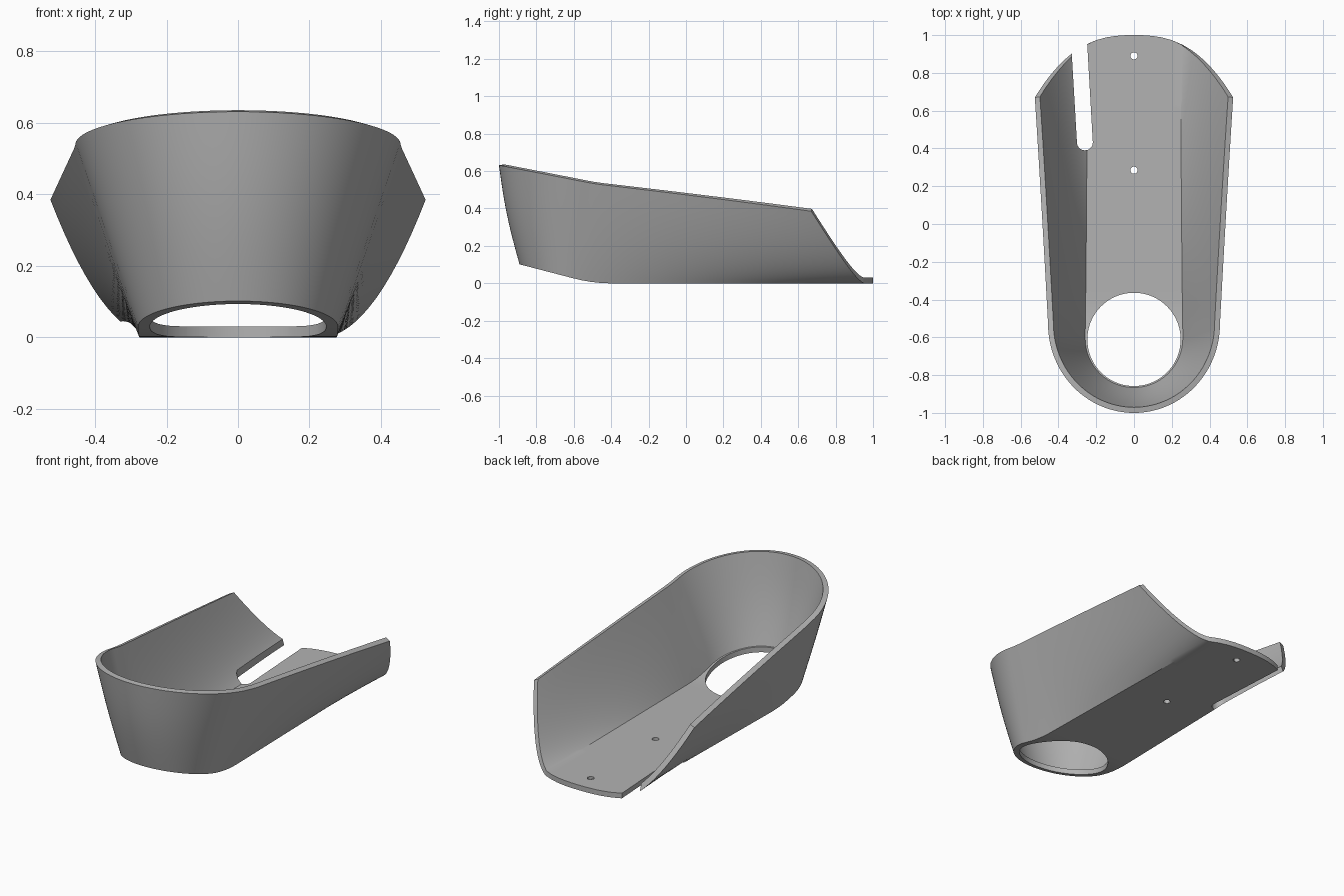
import bpy, bmesh, math

cube = bpy.data.objects.get("Cube")
if cube:
    bpy.data.objects.remove(cube, do_unlink=True)

grey = bpy.data.materials.new("plain_grey")
grey.use_nodes = True
grey.diffuse_color = (0.45, 0.45, 0.45, 1)
grey.node_tree.nodes["Principled BSDF"].inputs["Base Color"].default_value = (0.45, 0.45, 0.45, 1)

ROWS, ARC, WALL, FLOOR = 32, 28, 14, 10


def lerp(a, b, t):
    return a + (b - a) * t


def floor_z(y):
    # flat floor that bends up under the nose
    if y > -0.4:
        return 0.0
    if y > -0.6:
        return 0.65 * (y + 0.4) ** 2
    return 0.026 + 0.26 * (-0.6 - y)


def rim_z(y):
    if y < -0.48:
        return 0.53 + 0.195 * (-0.48 - y)
    return lerp(0.53, 0.385, (y + 0.48) / 1.15)


def end_y(x):
    # rounded rear outline in plan
    return 1 - 0.33 * (abs(x) / 0.525) ** 2.6


def channel_point(s, v, c):
    # straight part: s runs front to rear, v up the wall, c across the floor
    foot, rim = lerp(0.28, 0.25, s), lerp(0.455, 0.525, s)
    x = lerp(foot, rim, v) if v > 0 else foot * c
    y = lerp(lerp(-0.61, -0.53, v), end_y(x), s)
    k = 0.85 * s
    rise = v * (1 - k) + v * v * k
    top = rim_z(lerp(-0.53, 0.67, s))
    return x, y, lerp(floor_z(y), top, rise)


def nose_point(a, v, c):
    # rounded nose: a turns from the side to the very front
    foot_y, rim_y = -0.61 - 0.28 * math.sin(a), -0.53 - 0.47 * math.sin(a)
    x = lerp(0.28, 0.455, v) * math.cos(a) * (c if v == 0 else 1)
    y = lerp(foot_y, rim_y, v) - 0.012 * math.sin(math.pi * v) * math.sin(a)
    return x, y, lerp(floor_z(foot_y), rim_z(rim_y), v)


# Shell skin: one grid of rows, rim to rim across the floor
columns = [(i / WALL, 1, 1) for i in range(WALL, 0, -1)]
columns += [(0, 1 - 2 * i / FLOOR, 1) for i in range(FLOOR + 1)]
columns += [(i / WALL, 1, -1) for i in range(1, WALL + 1)]
stations = [(channel_point, 1 - i / ROWS) for i in range(ROWS)]
stations += [(nose_point, math.pi / 2 * i / ARC) for i in range(ARC + 1)]

bm = bmesh.new()
grid = []
for shape, t in stations:
    row = []
    for v, c, side in columns:
        x, y, z = shape(t, v, c)
        row.append(bm.verts.new((x * side, y, z)))
    grid.append(row)
for r0, r1 in zip(grid, grid[1:]):
    for i in range(len(columns) - 1):
        bm.faces.new((r0[i], r0[i + 1], r1[i + 1], r1[i]))
bmesh.ops.remove_doubles(bm, verts=bm.verts, dist=0.0005)
bmesh.ops.recalc_face_normals(bm, faces=bm.faces)
lowest = min(bm.faces, key=lambda f: f.calc_center_median().z)
if lowest.normal.z > 0:
    bmesh.ops.reverse_faces(bm, faces=bm.faces)
mesh = bpy.data.meshes.new("channel_shell")
bm.to_mesh(mesh)
bm.free()
mesh.materials.append(grey)
shell = bpy.data.objects.new("channel_shell", mesh)
bpy.context.collection.objects.link(shell)


def prism_cutter(name, outline):
    b = bmesh.new()
    face = b.faces.new([b.verts.new((x, y, -0.3)) for x, y in outline])
    top = bmesh.ops.extrude_face_region(b, geom=[face])["geom"]
    bmesh.ops.translate(b, vec=(0, 0, 1.2),
                        verts=[g for g in top if isinstance(g, bmesh.types.BMVert)])
    bmesh.ops.recalc_face_normals(b, faces=b.faces)
    me = bpy.data.meshes.new(name)
    b.to_mesh(me)
    b.free()
    me.materials.append(grey)
    ob = bpy.data.objects.new(name, me)
    bpy.context.collection.objects.link(ob)
    ob.hide_render = True
    return ob


def arc(cx, cy, r, start, end, n):
    return [(cx + r * math.cos(lerp(start, end, i / n)),
             cy + r * math.sin(lerp(start, end, i / n))) for i in range(n + 1)]


def circle(cx, cy, r, n):
    return arc(cx, cy, r, 0, math.tau, n)[:-1]


# Openings: large nose hole, two screw holes, round-ended side slot
cutters = [
    prism_cutter("nose_hole_cutter", circle(0, -0.611, 0.247, 72)),
    prism_cutter("rear_screw_cutter", circle(0, 0.89, 0.019, 24)),
    prism_cutter("middle_screw_cutter", circle(0, 0.285, 0.019, 24)),
    prism_cutter("slot_cutter",
                 arc(-0.26, 0.432, 0.042, math.pi, math.tau, 16) + [(-0.256, 1.1), (-0.341, 1.1)]),
]

# Wall thickness, then cut the openings
bpy.context.view_layer.objects.active = shell
shell.select_set(True)
solid = shell.modifiers.new("thickness", "SOLIDIFY")
solid.thickness = 0.03
solid.offset = -1
solid.use_even_offset = True
bpy.ops.object.modifier_apply(modifier=solid.name)
for cutter in cutters:
    cut = shell.modifiers.new(cutter.name, "BOOLEAN")
    cut.operation = "DIFFERENCE"
    cut.solver = "EXACT"
    cut.object = cutter
    bpy.ops.object.modifier_apply(modifier=cut.name)
    bpy.data.objects.remove(cutter, do_unlink=True)

bpy.ops.object.shade_smooth_by_angle(angle=math.radians(30))
